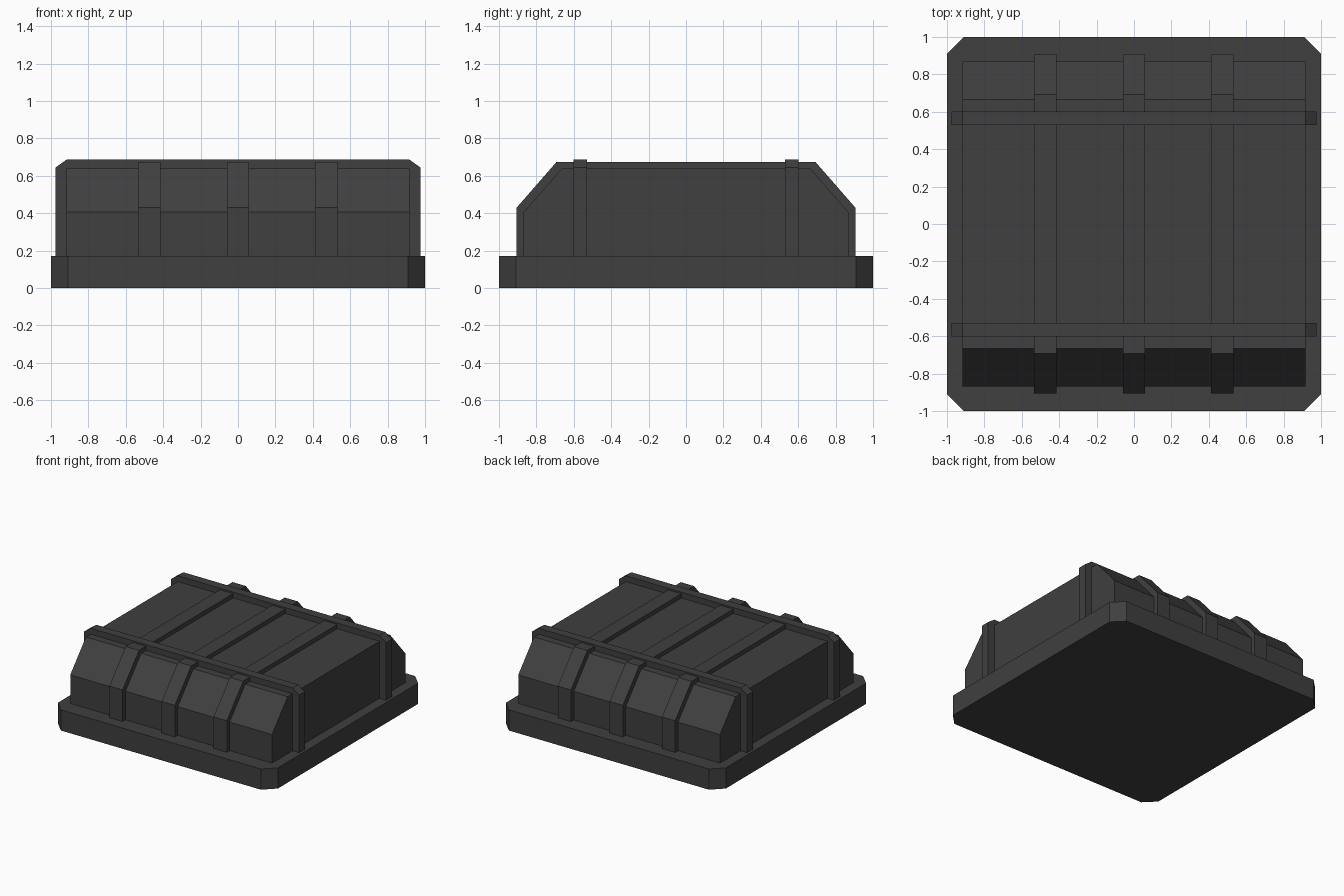
import bpy
import bmesh

cube = bpy.data.objects.get("Cube")
if cube:
    bpy.data.objects.remove(cube, do_unlink=True)

COLOUR = (0.05, 0.05, 0.05, 1)
dark = bpy.data.materials.new("dark_grey")
dark.use_nodes = True
dark.diffuse_color = COLOUR
shader = next(n for n in dark.node_tree.nodes if n.type == "BSDF_PRINCIPLED")
shader.inputs["Base Color"].default_value = COLOUR
shader.inputs["Roughness"].default_value = 0.8


def prism(name, profile, axis, start, end):
    """Extrude a 2D profile along x (profile y,z), y (x,z) or z (x,y)."""
    bm = bmesh.new()
    lower = []
    for a, b in profile:
        co = [a, b]
        co.insert("xyz".index(axis), start)
        lower.append(bm.verts.new(co))
    face = bm.faces.new(lower)
    result = bmesh.ops.extrude_face_region(bm, geom=[face])
    for v in result["geom"]:
        if isinstance(v, bmesh.types.BMVert):
            v.co["xyz".index(axis)] = end
    bmesh.ops.recalc_face_normals(bm, faces=bm.faces)
    mesh = bpy.data.meshes.new(name)
    bm.to_mesh(mesh)
    bm.free()
    mesh.materials.append(dark)
    obj = bpy.data.objects.new(name, mesh)
    bpy.context.collection.objects.link(obj)
    return obj


def symmetric(half):
    """Mirror a half profile across its first coordinate."""
    return half + [(-a, b) for a, b in reversed(half)]


BASE_TOP = 0.17

# Base slab with clipped corners
prism("base_slab", symmetric([(0.91, -1), (1, -0.91), (1, 0.91), (0.91, 1)]),
      "z", 0, BASE_TOP)

# Main body with sloped front and back
prism("body", symmetric([(0.868, BASE_TOP), (0.868, 0.405), (0.665, 0.638)]),
      "x", -0.917, 0.917)

# Raised straps running front to back
for name, x in (("right", -0.475), ("middle", 0), ("left", 0.472)):
    prism(name + "_strap",
          symmetric([(0.905, BASE_TOP), (0.905, 0.43), (0.693, 0.673)]),
          "x", x - 0.06, x + 0.06)

# Raised bands running side to side
for name, y in (("front", -0.565), ("back", 0.565)):
    prism(name + "_band",
          symmetric([(0.977, BASE_TOP), (0.977, 0.643), (0.917, 0.686)]),
          "y", y - 0.037, y + 0.037)
